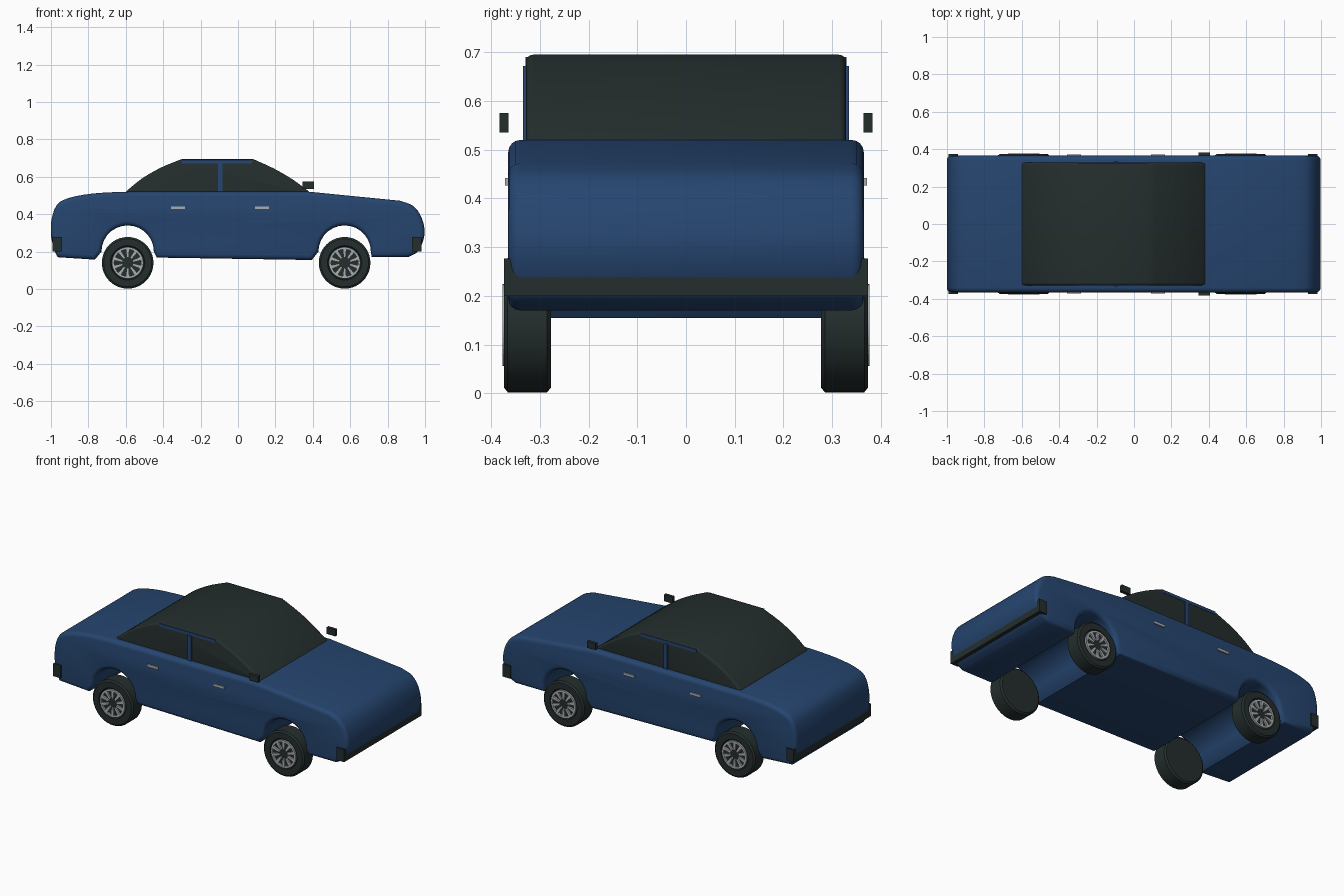
import bpy, bmesh, math
from mathutils import Matrix, Vector

if "Cube" in bpy.data.objects:
    bpy.data.objects.remove(bpy.data.objects["Cube"])


def material(name, rgb):
    m = bpy.data.materials.new(name)
    m.diffuse_color = (*rgb, 1)
    m.use_nodes = True
    m.node_tree.nodes["Principled BSDF"].inputs["Base Color"].default_value = m.diffuse_color
    return m


BLUE = material("blue paint", (0.019, 0.060, 0.160))
DARK = material("dark rubber and glass", (0.018, 0.027, 0.027))
SILVER = material("silver", (0.40, 0.42, 0.43))


def finish(bm, name, mat, smooth=None):
    bmesh.ops.recalc_face_normals(bm, faces=bm.faces[:])
    me = bpy.data.meshes.new(name)
    bm.to_mesh(me)
    bm.free()
    me.materials.append(mat)
    ob = bpy.data.objects.new(name, me)
    bpy.context.collection.objects.link(ob)
    if smooth:
        bpy.ops.object.select_all(action='DESELECT')
        ob.select_set(True)
        bpy.context.view_layer.objects.active = ob
        bpy.ops.object.shade_smooth_by_angle(angle=math.radians(smooth))
    return ob


def extrude_profile(name, pts, half, mat, bevel, smooth=40):
    """Side profile (x, z) extruded across y with rounded side edges."""
    bm = bmesh.new()
    face = bm.faces.new([bm.verts.new((x, -half, z)) for x, z in pts])
    ext = bmesh.ops.extrude_face_region(bm, geom=[face])
    new = [v for v in ext['geom'] if isinstance(v, bmesh.types.BMVert)]
    bmesh.ops.translate(bm, verts=new, vec=(0, 2 * half, 0))
    rim = [e for e in bm.edges if abs(e.verts[0].co.y - e.verts[1].co.y) < 1e-5]
    bmesh.ops.bevel(bm, geom=rim, offset=bevel, segments=4, profile=0.5,
                    affect='EDGES', clamp_overlap=False)
    return finish(bm, name, mat, smooth)


def box(name, x0, x1, y0, y1, z0, z1, mat):
    bm = bmesh.new()
    bmesh.ops.create_cube(bm, size=1)
    for v in bm.verts:
        v.co = Vector(((x0 + x1) / 2 + v.co.x * (x1 - x0),
                       (y0 + y1) / 2 + v.co.y * (y1 - y0),
                       (z0 + z1) / 2 + v.co.z * (z1 - z0)))
    return finish(bm, name, mat)


def smooth_curve(pts, n=4):
    """Catmull-Rom interpolation through the points."""
    P = [Vector(p) for p in pts]
    P = [2 * P[0] - P[1]] + P + [2 * P[-1] - P[-2]]
    out = []
    for a, b, c, d in zip(P, P[1:], P[2:], P[3:]):
        for i in range(n):
            t = i / n
            out.append(tuple(0.5 * (2 * b + (c - a) * t + (2 * a - 5 * b + 4 * c - d) * t ** 2
                                    + (3 * b - a - 3 * c + d) * t ** 3)))
    return out + [tuple(pts[-1])]


def arch(cx):
    """Wheel arch, from rear to front."""
    return [(cx - 0.14 * math.cos(math.pi * i / 14), 0.2 + 0.14 * math.sin(math.pi * i / 14))
            for i in range(15)]


AXLES = (-0.59, 0.57)

# Body shell with wheel arches running the full width
body = [(-0.965, 0.17), (-0.765, 0.157)] + arch(AXLES[0]) + [(-0.435, 0.168), (0.395, 0.155)]
body += arch(AXLES[1]) + [(0.715, 0.17)]
body += smooth_curve([(0.91, 0.17), (0.965, 0.205), (0.998, 0.295), (0.98, 0.385),
                      (0.935, 0.445), (0.865, 0.472)])
body += [(0.38, 0.52), (-0.58, 0.52)]
body += smooth_curve([(-0.64, 0.519), (-0.78, 0.51), (-0.90, 0.488), (-0.968, 0.45),
                      (-0.998, 0.365), (-0.998, 0.27), (-0.975, 0.19)], 3)
extrude_profile("body", body, 0.365, BLUE, 0.025)

# Dark cabin
cabin = [(-0.60, 0.50), (-0.60, 0.52)]
cabin += smooth_curve([(-0.595, 0.525), (-0.51, 0.593), (-0.41, 0.65), (-0.30, 0.695)], 3)
cabin += smooth_curve([(0.08, 0.695), (0.19, 0.645), (0.29, 0.587), (0.375, 0.525)], 3)
cabin += [(0.385, 0.515), (0.385, 0.50)]
extrude_profile("cabin", cabin, 0.328, DARK, 0.014, 25)


# Tyre: lathed profile, axis along y
def tyre(name, cx, s):
    prof = [(0.088, 0.366), (0.092, 0.374), (0.128, 0.374), (0.138, 0.366),
            (0.138, 0.285), (0.128, 0.277), (0.0, 0.277)]
    prof = [(0.0, 0.366)] + prof
    bm = bmesh.new()
    vs = [bm.verts.new((r, s * y, 0)) for r, y in prof]
    edges = [bm.edges.new(p) for p in zip(vs, vs[1:])]
    bmesh.ops.spin(bm, geom=vs + edges, cent=(0, 0, 0), axis=(0, 1, 0),
                   angle=math.tau, steps=40)
    bmesh.ops.remove_doubles(bm, verts=bm.verts[:], dist=1e-4)
    bmesh.ops.translate(bm, verts=bm.verts[:], vec=(cx, 0, 0.14))
    finish(bm, name, DARK, 30)


# Rim: outer ring and ten spokes
def rim(name, cx, s):
    bm = bmesh.new()

    def plate(poly, y0, y1):
        a = [bm.verts.new((x, s * y0, z)) for x, z in poly]
        b = [bm.verts.new((x, s * y1, z)) for x, z in poly]
        bm.faces.new(a)
        bm.faces.new(b)
        for i in range(len(a)):
            j = (i + 1) % len(a)
            bm.faces.new((a[i], a[j], b[j], b[i]))

    def polar(r, t):
        return (r * math.cos(t), r * math.sin(t))

    n = 40
    for i in range(n):
        t, u = math.tau * i / n, math.tau * (i + 1) / n
        plate([polar(0.072, t), polar(0.084, t), polar(0.084, u), polar(0.072, u)], 0.364, 0.377)
    for i in range(10):
        t = math.tau * (i + 0.5) / 10
        plate([polar(0.028, t - 0.2), polar(0.074, t - 0.13),
               polar(0.074, t + 0.13), polar(0.028, t + 0.2)], 0.364, 0.376)
    bmesh.ops.translate(bm, verts=bm.verts[:], vec=(cx, 0, 0.14))
    finish(bm, name, SILVER)


for end, cx in zip(("rear", "front"), AXLES):
    for side, s in (("right", -1), ("left", 1)):
        tyre(f"{end}_{side}_tyre", cx, s)
        rim(f"{end}_{side}_rim", cx, s)

# Bumpers
box("front_bumper", 0.93, 0.982, -0.374, 0.374, 0.20, 0.277, DARK)
box("rear_bumper", -0.992, -0.942, -0.374, 0.374, 0.20, 0.277, DARK)

# Side details, on both sides
for side, s in (("right", -1), ("left", 1)):
    def pair(name, x0, x1, y0, y1, z0, z1, mat):
        box(f"{side}_{name}", x0, x1, min(s * y0, s * y1), max(s * y0, s * y1), z0, z1, mat)
    pair("door_pillar", -0.107, -0.083, 0.32, 0.335, 0.51, 0.672, BLUE)
    pair("roof_trim", -0.30, 0.075, 0.315, 0.330, 0.672, 0.690, BLUE)
    pair("mirror", 0.345, 0.405, 0.364, 0.383, 0.535, 0.575, DARK)
    pair("rear_handle", -0.358, -0.283, 0.36, 0.372, 0.427, 0.442, SILVER)
    pair("front_handle", 0.092, 0.167, 0.36, 0.372, 0.427, 0.442, SILVER)
